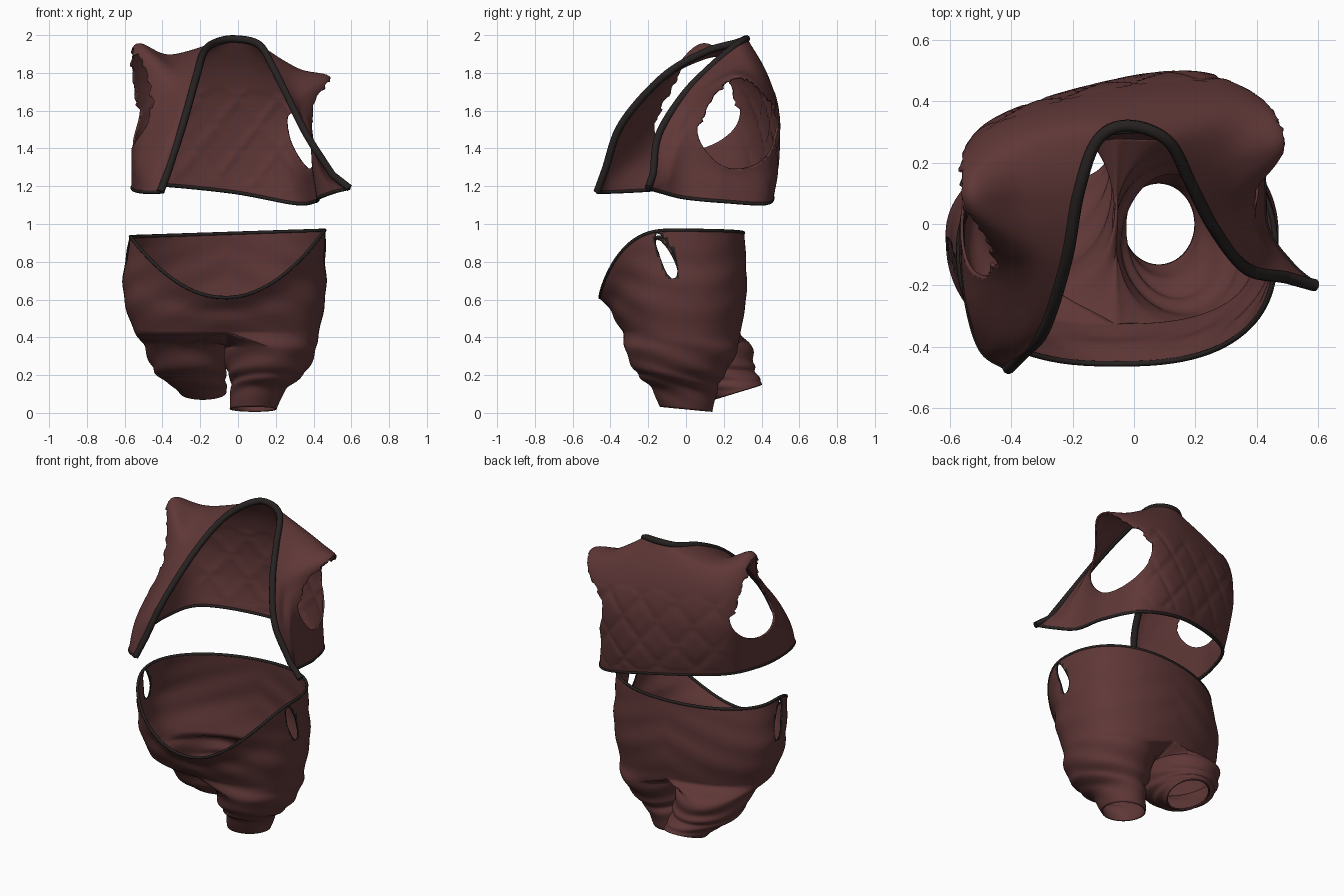
import bpy, bmesh, math, random
from mathutils import Vector

random.seed(4)
cube = bpy.data.objects.get("Cube")
if cube:
    bpy.data.objects.remove(cube, do_unlink=True)


def material(name, rgb):
    mat = bpy.data.materials.new(name)
    mat.use_nodes = True
    color = (*rgb, 1)
    mat.diffuse_color = color
    mat.node_tree.nodes["Principled BSDF"].inputs["Base Color"].default_value = color
    return mat


CLOTH = material("maroon cloth", (0.115, 0.038, 0.038))
TRIM = material("dark trim", (0.02, 0.016, 0.015))


def spline(points, t):
    """Smooth curve through the points, t from 0 to 1."""
    last = len(points) - 1
    s = min(max(t, 0) * last, last - 1e-7)
    i = int(s)
    f = s - i
    b, c = Vector(points[i]), Vector(points[i + 1])
    a = Vector(points[i - 1]) if i else b * 2 - c
    d = Vector(points[i + 2]) if i + 2 <= last else c * 2 - b
    return b + f / 2 * ((c - a) + f * ((2 * a - 5 * b + 4 * c - d) + f * (3 * b - a - 3 * c + d)))


TEETH = [random.random() for _ in range(72)]


def hole_level(u, v, hole):
    """Relative distance from a hole's centre; below 1 is inside."""
    cu, cv, ru, rv, shear, rag = hole
    du, dv = (u - cu - shear * (v - cv)) / ru, (v - cv) / rv
    angle = math.atan2(dv, du)
    edge = 1
    if math.sin(angle) > 0:
        edge -= rag * TEETH[int((angle + math.pi) / math.tau * 71)]
    return math.hypot(du, dv) / edge


def add_sheet(bm, surface, nu, nv, holes=(), bound=False):
    """Grid over a surface, with clean-edged holes left open."""
    grid, inside = [], set()
    for j in range(nv + 1):
        row = []
        for i in range(nu + 1):
            u, v = i / nu, j / nv
            for hole in holes:
                r = hole_level(u, v, hole)
                if r < 1:
                    inside.add((i, j))
                    cu, cv, shear = hole[0], hole[1], hole[4]
                    k = 1 / max(r, 0.05)
                    du, dv = u - cu - shear * (v - cv), v - cv
                    v = cv + dv * k
                    u = cu + du * k + shear * (v - cv)
            row.append(bm.verts.new(surface(u, v)))
        grid.append(row)
    for j in range(nv):
        for i in range(nu):
            keys = {(i, j), (i + 1, j), (i + 1, j + 1), (i, j + 1)}
            if keys <= inside:
                continue
            face = bm.faces.new([grid[j][i], grid[j][i + 1], grid[j + 1][i + 1], grid[j + 1][i]])
            face.smooth = True
            if bound and keys & inside:
                face.material_index = 1


def finish(bm, name, thickness):
    bmesh.ops.remove_doubles(bm, verts=bm.verts, dist=0.0004)
    bmesh.ops.delete(bm, geom=[v for v in bm.verts if not v.link_faces], context="VERTS")
    bmesh.ops.recalc_face_normals(bm, faces=bm.faces)
    mesh = bpy.data.meshes.new(name)
    bm.to_mesh(mesh)
    bm.free()
    mesh.materials.append(CLOTH)
    mesh.materials.append(TRIM)
    obj = bpy.data.objects.new(name, mesh)
    bpy.context.collection.objects.link(obj)
    solid = obj.modifiers.new("cloth thickness", "SOLIDIFY")
    solid.thickness = thickness
    solid.offset = 0


def binding(name, points, radius, cyclic=False):
    """Dark tape sewn along an edge."""
    curve = bpy.data.curves.new(name, "CURVE")
    curve.dimensions = "3D"
    curve.bevel_depth = radius
    curve.bevel_resolution = 2
    curve.use_fill_caps = True
    line = curve.splines.new("POLY")
    line.points.add(len(points) - 1)
    for target, p in zip(line.points, points):
        target.co = (*p, 1)
    line.use_cyclic_u = cyclic
    curve.materials.append(TRIM)
    bpy.context.collection.objects.link(bpy.data.objects.new(name, curve))


# Vest: seams run from the hem up to the neckline, right front round to left front
right_tip = [(-.41, -.47, 1.17), (-.4, -.46, 1.2), (-.39, -.45, 1.22), (-.38, -.44, 1.25), (-.37, -.43, 1.28)]
right_front = [(-.5, -.4, 1.17), (-.48, -.4, 1.26), (-.44, -.39, 1.35), (-.37, -.38, 1.44), (-.29, -.34, 1.53)]
right_chest = [(-.55, -.2, 1.18), (-.54, -.22, 1.35), (-.46, -.18, 1.54), (-.36, -.14, 1.71), (-.22, -.12, 1.78)]
right_side = [(-.55, .05, 1.2), (-.55, .05, 1.28), (-.555, .05, 1.38), (-.57, .06, 1.5), (-.58, .07, 1.65),
              (-.58, .08, 1.81), (-.53, .08, 1.95), (-.36, .09, 1.875), (-.18, .1, 1.91)]
right_back = [(-.44, .28, 1.21), (-.47, .31, 1.4), (-.48, .32, 1.6), (-.43, .29, 1.82), (-.12, .27, 1.96)]
back_middle = [(-.03, .44, 1.17), (-.02, .47, 1.35), (0, .47, 1.6), (0, .42, 1.8), (-.02, .32, 1.98)]
left_back = [(.3, .43, 1.11), (.28, .45, 1.3), (.31, .46, 1.56), (.37, .4, 1.74), (.11, .27, 1.95)]
left_side = [(.41, .2, 1.12), (.4, .21, 1.2), (.39, .22, 1.28), (.41, .24, 1.4), (.43, .25, 1.52),
             (.46, .25, 1.67), (.48, .25, 1.775), (.31, .2, 1.795), (.185, .13, 1.83)]
left_chest = [(.43, -.01, 1.14), (.4, 0, 1.32), (.38, .02, 1.5), (.33, .04, 1.63), (.26, -.015, 1.68)]
left_front = [(.51, -.13, 1.17), (.47, -.1, 1.24), (.44, -.1, 1.31), (.41, -.12, 1.38), (.365, -.145, 1.47)]
left_tip = [(.59, -.2, 1.19), (.57, -.2, 1.2), (.55, -.19, 1.22), (.53, -.185, 1.24), (.5, -.175, 1.26)]
seams = [right_tip, right_front, right_chest, right_side, right_back, back_middle,
         left_back, left_side, left_chest, left_front, left_tip]


def vest_surface(u, v):
    p = spline([spline(seam, v) for seam in seams], u)
    # quilted diamonds on the back, below the yoke
    if 0.38 < u < 0.62 and 0.05 < v < 0.64:
        a, b = p.x * 4.6 + p.z * 3.6, p.x * 4.6 - p.z * 3.6
        puff = min(abs(math.sin(a * math.pi)), abs(math.sin(b * math.pi)), 0.45)
        fade = min(1, (u - 0.38) * 25, (0.62 - u) * 25)
        p.y += (puff - 0.3) * 0.018 * fade
    return p


armholes = [(0.296, 0.5, 0.09, 0.235, 0, 0.16), (0.68, 0.51, 0.1, 0.245, 0, 0.13)]
bm = bmesh.new()
add_sheet(bm, vest_surface, 200, 64, armholes)
finish(bm, "vest", 0.01)
steps = [i / 90 for i in range(91)]
neckline = [vest_surface(0, 0)] + [vest_surface(t, 1) for t in steps] + [vest_surface(1, 0)]
binding("vest_neckline_trim", neckline, 0.02)
binding("vest_hem_trim", [vest_surface(t, 0) for t in steps], 0.01)

# Trousers: rings are centre x, half width, front y, back y
hip_rings = [(-.055, .515, -.455, .3), (-.07, .53, -.4, .31), (-.07, .53, -.37, .31), (-.06, .485, -.33, .28)]


def hips(u, t):
    angle = u * math.tau
    sx, cy = math.sin(angle), -math.cos(angle)
    power = 0.78 if cy < 0 else 0.93
    sx, cy = (math.copysign(abs(w) ** power, w) for w in (sx, cy))
    cx, rx, front, back = spline(hip_rings, t)
    waist = 0.61 + 0.34 * sx * sx if cy < 0 else 0.95
    z = (waist + 0.017 * sx) * (1 - t) + 0.43 * t
    fold = 1 + 0.008 * math.sin(z * 34 + 9 * abs(sx) + 2 * cy) * math.sin(math.pi * t)
    middle = (front + back) / 2
    slant = 0.05 * sx * max(cy, 0)
    return Vector((cx + rx * sx * fold, middle + (back - front) / 2 * cy * fold + slant, z))


# Leg rings are centre x, centre y, half width, half depth, height
left_rings = [(.17, -.025, .24, .295, .34), (.155, -.03, .215, .25, .24), (.14, -.03, .175, .21, .18),
              (.105, -.01, .14, .17, .12), (.08, 0, .12, .135, .02)]
right_rings = [(-.275, .07, .22, .27, .36), (-.26, .12, .2, .235, .26), (-.245, .17, .175, .19, .2),
               (-.205, .235, .14, .15, .15), (-.185, .275, .12, .125, .11)]


def leg_surface(rings, side, tilt):
    def start(u):
        """Point on the hip or crotch line, after one higher up to lead in smoothly."""
        if u <= 0.5:
            w = u if side > 0 else 1 - u
            return [hips(w, 0.75), hips(w, 1)]
        w = (u - 0.5) * 2
        p = hips(0.5, 1).lerp(hips(0, 1), w)
        p.z -= 0.08 * math.sin(math.pi * w)
        return [p + Vector((0, 0, 0.08)), p]

    def surface(u, v):
        angle = u * math.tau
        path = start(u)
        for k, (cx, cy, rx, ry, z) in enumerate(rings):
            dy = -ry * math.cos(angle)
            path.append(Vector((cx + side * rx * math.sin(angle), cy + dy, z + dy * tilt * k / 4)))
        p = spline(path, (1 + v * 5) / 6)
        # soft creases, fading out at both ends
        crease = 0.006 * math.sin(v * 24 + 5 * math.cos(angle)) * math.sin(math.pi * v)
        p.x += side * math.sin(angle) * crease
        p.y -= math.cos(angle) * crease
        return p
    return surface


pockets = [(0.236, 0.25, 0.012, 0.23, 0.03, 0), (0.764, 0.25, 0.012, 0.23, -0.03, 0)]
bm = bmesh.new()
add_sheet(bm, hips, 192, 44, pockets, bound=True)
add_sheet(bm, leg_surface(left_rings, 1, -0.1), 192, 44)
add_sheet(bm, leg_surface(right_rings, -1, 0.3), 192, 44)
finish(bm, "trousers", 0.008)
binding("waist_trim", [hips(i / 96, 0) for i in range(96)], 0.009, cyclic=True)
